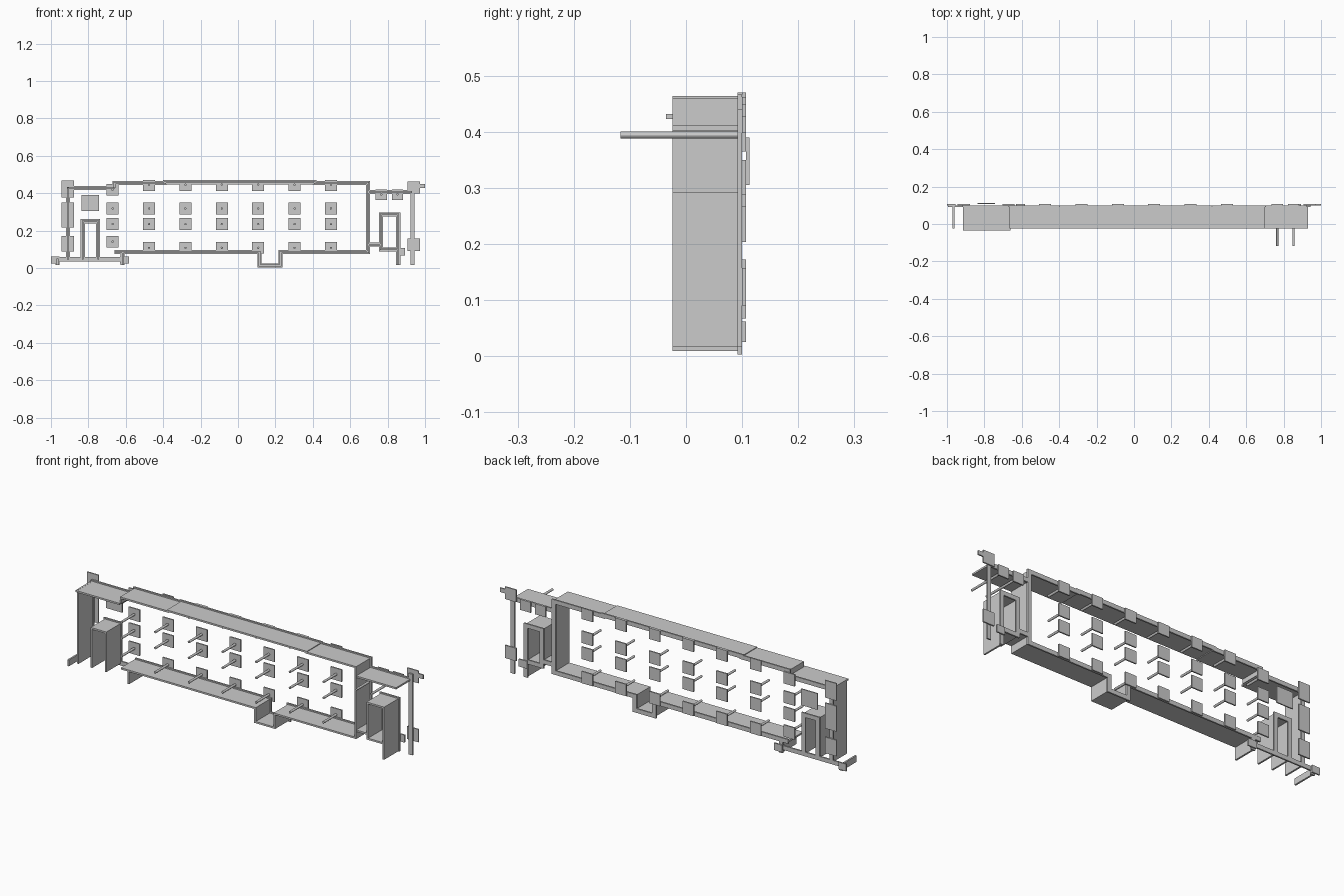
import bpy, bmesh
from mathutils import Vector

if "Cube" in bpy.data.objects:
    bpy.data.objects.remove(bpy.data.objects["Cube"])

WALL_Y = (-0.024, 0.092)    # deep thin walls
FLANGE_Y = (0.092, 0.100)   # wider trim behind the walls
PAD_Y = (0.100, 0.107)      # mounting pads at the back


def box(bm, x0, x1, y0, y1, z0, z1):
    r = bmesh.ops.create_cube(bm, size=1)
    c = Vector(((x0 + x1) / 2, (y0 + y1) / 2, (z0 + z1) / 2))
    s = Vector((x1 - x0, y1 - y0, z1 - z0))
    for v in r["verts"]:
        v.co = Vector((v.co.x * s.x, v.co.y * s.y, v.co.z * s.z)) + c


def finish(name, bm):
    me = bpy.data.meshes.new(name)
    bm.to_mesh(me)
    bm.free()
    ob = bpy.data.objects.new(name, me)
    bpy.context.collection.objects.link(ob)
    return ob


def strip(bm, path, width, ys):
    """Mitred ribbon along an (x, z) path, extruded through depth ys."""
    pts = [Vector(p) for p in path]
    closed = (pts[0] - pts[-1]).length < 1e-6
    if closed:
        pts.pop()
    n = len(pts)
    rings = []
    for i, p in enumerate(pts):
        dirs = []
        if i > 0 or closed:
            dirs.append((p - pts[i - 1]).normalized())
        if i < n - 1 or closed:
            dirs.append((pts[(i + 1) % n] - p).normalized())
        normals = [Vector((-d.y, d.x)) for d in dirs]
        m = sum(normals, Vector((0, 0))).normalized()
        m *= width / 2 / m.dot(normals[0])
        rings.append([bm.verts.new((q.x, y, q.y)) for q, y in
                      ((p + m, ys[0]), (p - m, ys[0]), (p - m, ys[1]), (p + m, ys[1]))])
    for i in range(n if closed else n - 1):
        a, b = rings[i], rings[(i + 1) % n]
        for k in range(4):
            bm.faces.new((a[k], a[(k + 1) % 4], b[(k + 1) % 4], b[k]))
    if not closed:
        bm.faces.new(rings[0])
        bm.faces.new(rings[-1][::-1])
    bmesh.ops.recalc_face_normals(bm, faces=bm.faces)


def frame(name, path, wall=True, flange=True, front=WALL_Y[0]):
    if wall:
        bm = bmesh.new()
        strip(bm, path, 0.009, (front, WALL_Y[1]))
        finish(name + "_wall", bm)
    if flange:
        bm = bmesh.new()
        strip(bm, path, 0.022, FLANGE_Y)
        finish(name + "_trim", bm)


# Main frame outline with stepped top and bottom notch
frame("main_frame", [
    (-0.66, 0.086), (0.115, 0.086), (0.115, 0.0135), (0.227, 0.0135),
    (0.227, 0.086), (0.695, 0.086), (0.695, 0.455), (0.41, 0.455),
    (0.41, 0.459), (-0.39, 0.459), (-0.39, 0.455), (-0.66, 0.455), (-0.66, 0.427)])

# Left wing: roof, outer wall, base, feet and doorway
frame("left_roof", [(-0.913, 0.427), (-0.66, 0.427)], front=-0.036)
frame("left_outer", [(-0.909, 0.045), (-0.909, 0.432)])
frame("left_base", [(-0.995, 0.047), (-0.585, 0.047)], wall=False)
frame("left_foot", [(-0.965, 0.017), (-0.965, 0.05)])
frame("inner_foot", [(-0.617, 0.017), (-0.617, 0.09)])
frame("left_door", [(-0.83, 0.045), (-0.83, 0.25), (-0.748, 0.25), (-0.748, 0.045)])

# Right wing: roof, post, doorway, sill and leg
frame("right_roof", [(0.70, 0.407), (0.93, 0.407)])
frame("right_post", [(0.932, 0.017), (0.932, 0.44)], wall=False)
frame("right_door", [(0.764, 0.1), (0.764, 0.287), (0.857, 0.287), (0.857, 0.1), (0.764, 0.1)])
frame("right_sill", [(0.70, 0.125), (0.76, 0.125)])
frame("right_leg", [(0.857, 0.017), (0.857, 0.1)])

# Regular pad grid with pins
cols = [-0.67 + 0.1945 * i for i in range(7)]
pads, pins = bmesh.new(), bmesh.new()


def pin(x, z, y0=-0.005, y1=0.1):
    r = bmesh.ops.create_cone(pins, cap_ends=True, segments=12, radius1=0.006,
                              radius2=0.006, depth=y1 - y0)
    for v in r["verts"]:
        v.co = Vector((x + v.co.x, (y0 + y1) / 2 + v.co.z, z - v.co.y))


for i, x in enumerate(cols):
    rows = [(0.287, 0.35), (0.203, 0.267)]
    rows += [(0.388, 0.45), (0.110, 0.172)] if i == 0 else [(0.412, 0.470), (0.077, 0.139)]
    for z0, z1 in rows:
        box(pads, x - 0.032, x + 0.032, *PAD_Y, z0, z1)
        pin(x, (z0 + z1) / 2 if z1 - z0 > 0.06 else 0.446)

# Long hanging pins and pads under the right roof
for x in (0.766, 0.853):
    box(pads, x - 0.03, x + 0.03, *PAD_Y, 0.365, 0.42)
    pin(x, 0.394, -0.117)

# Pads on outer posts and base ends
for x0, x1, z0, z1 in [
        (-0.943, -0.877, 0.378, 0.468), (-0.943, -0.877, 0.217, 0.35),
        (-0.943, -0.877, 0.088, 0.172), (0.907, 0.972, 0.398, 0.462),
        (0.972, 1.0, 0.427, 0.449), (0.907, 0.972, 0.09, 0.157),
        (-1.0, -0.955, 0.025, 0.062), (-0.63, -0.582, 0.025, 0.062),
        (0.845, 0.892, 0.067, 0.106)]:
    box(pads, x0, x1, *PAD_Y, z0, z1)
finish("mounting_pads", pads)
finish("pad_pins", pins)

# Window panel with rim above the left doorway
bm = bmesh.new()
box(bm, -0.838, -0.744, 0.107, 0.113, 0.305, 0.39)
finish("window_panel", bm)
